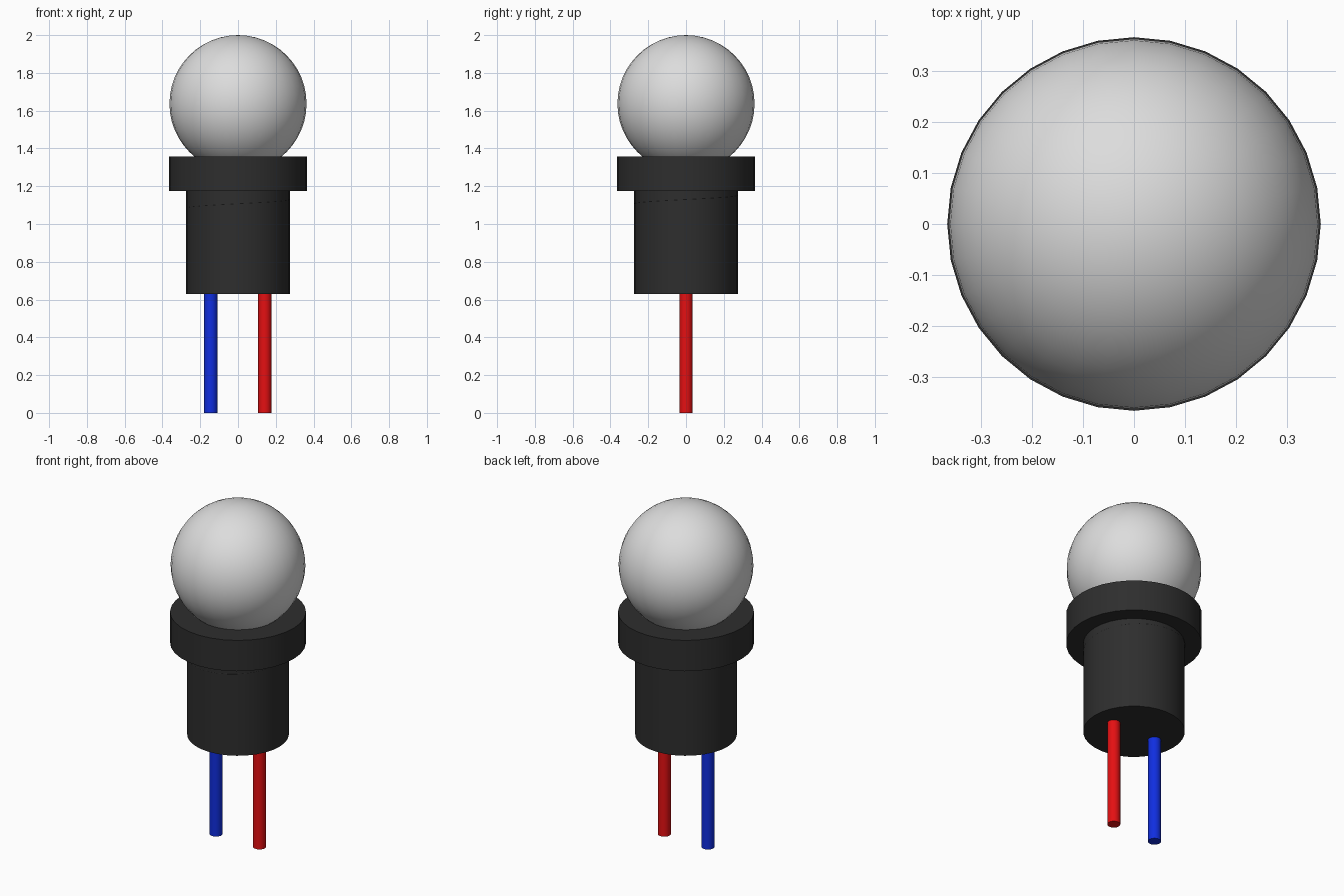
import bpy, math

if "Cube" in bpy.data.objects:
    bpy.data.objects.remove(bpy.data.objects["Cube"])


def material(name, rgb):
    m = bpy.data.materials.new(name)
    m.diffuse_color = (*rgb, 1)
    m.use_nodes = True
    m.node_tree.nodes["Principled BSDF"].inputs["Base Color"].default_value = m.diffuse_color
    return m


GREY = material("light_grey", (0.72, 0.72, 0.72))
BLACK = material("soft_black", (0.027, 0.027, 0.027))
RED = material("red", (0.78, 0.005, 0.006))
BLUE = material("blue", (0.005, 0.027, 0.74))


def finish(name, mat):
    ob = bpy.context.object
    ob.name = name
    ob.data.materials.append(mat)
    bpy.ops.object.shade_smooth_by_angle(angle=math.radians(35))
    return ob


def cylinder(name, mat, radius, z0, z1, x=0, sides=32):
    bpy.ops.mesh.primitive_cylinder_add(
        vertices=sides, radius=radius, depth=z1 - z0, location=(x, 0, (z0 + z1) / 2))
    return finish(name, mat)


# Round bulb sitting in the collar
bpy.ops.mesh.primitive_uv_sphere_add(segments=32, ring_count=24, radius=0.363,
                                     location=(0, 0, 1.637))
finish("bulb", GREY)

# Socket: wide collar over a narrower body
cylinder("collar", BLACK, 0.366, 1.175, 1.358)
cylinder("socket_body", BLACK, 0.274, 0.63, 1.18)

# Two lead wires
for name, mat, x in (("blue_wire", BLUE, -0.144), ("red_wire", RED, 0.142)):
    cylinder(name, mat, 0.035, 0, 0.64, x)

# Barely raised thread line winding up under the collar
curve = bpy.data.curves.new("thread_line", 'CURVE')
curve.dimensions = '3D'
curve.bevel_depth = 0.004
curve.bevel_resolution = 1
steps = 32
spline = curve.splines.new('POLY')
spline.points.add(steps)
for i, p in enumerate(spline.points):
    a = math.pi + 2 * math.pi * i / steps
    p.co = (0.271 * math.cos(a), 0.271 * math.sin(a), 1.085 + 0.09 * i / steps, 1)
curve.materials.append(BLACK)
bpy.context.collection.objects.link(bpy.data.objects.new("thread_line", curve))
